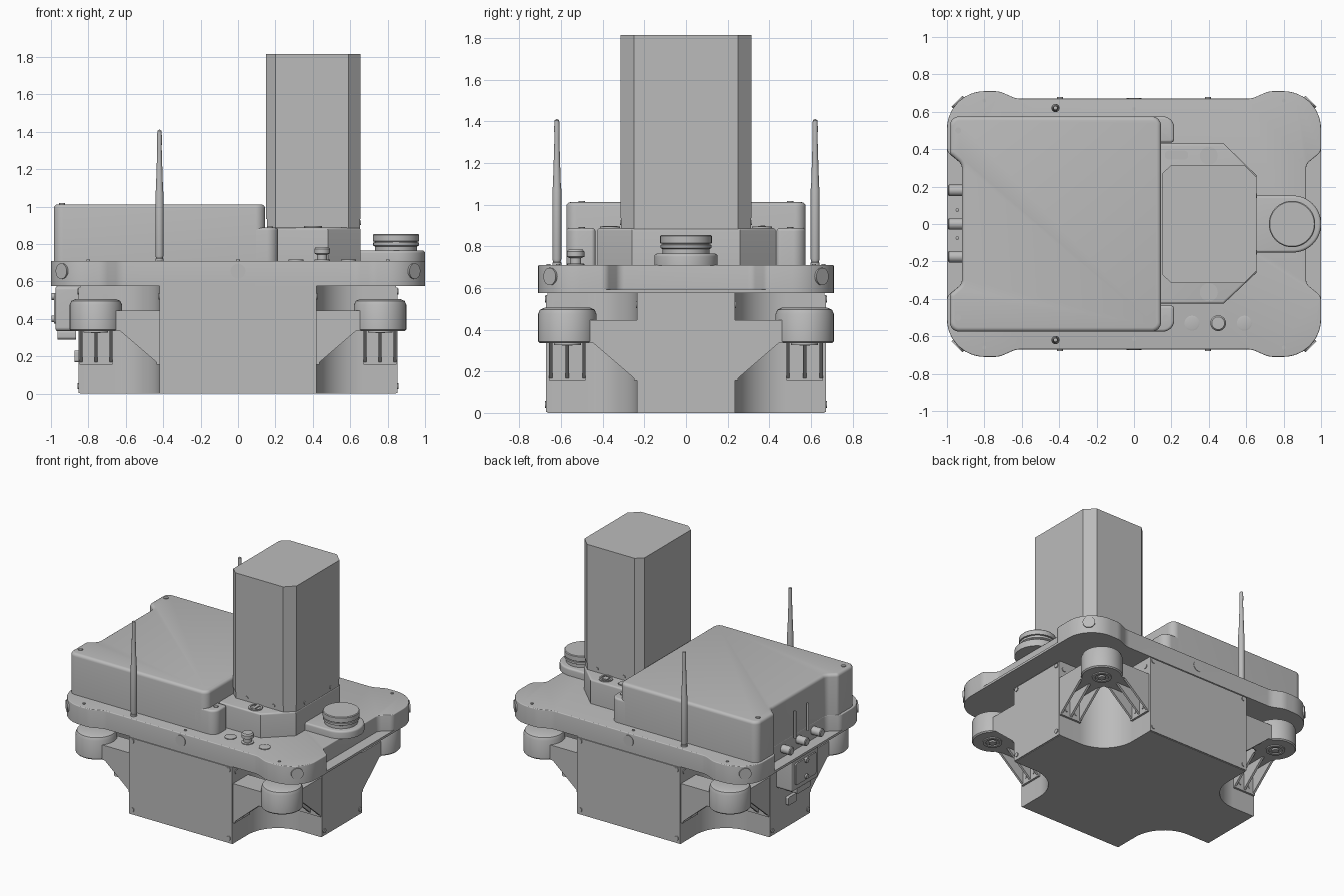
import bpy, bmesh, math
from mathutils import Vector

cube = bpy.data.objects.get("Cube")
if cube:
    bpy.data.objects.remove(cube, do_unlink=True)

GREY = (0.5, 0.5, 0.5, 1)
mat = bpy.data.materials.new("plain grey")
mat.use_nodes = True
mat.diffuse_color = GREY
mat.node_tree.nodes["Principled BSDF"].inputs["Base Color"].default_value = GREY
SIGNS = (-1, 1)


def finish(name, bm):
    bmesh.ops.recalc_face_normals(bm, faces=bm.faces)
    me = bpy.data.meshes.new(name)
    bm.to_mesh(me)
    bm.free()
    me.shade_smooth()
    me.set_sharp_from_angle(angle=math.radians(32))
    me.materials.append(mat)
    ob = bpy.data.objects.new(name, me)
    bpy.context.collection.objects.link(ob)
    return ob


def rounded(corners, steps=8):
    """Polygon from (x, y[, radius]) corners, with filleted corners."""
    out = []
    n = len(corners)
    for i, c in enumerate(corners):
        p = Vector(c[:2])
        if len(c) < 3:
            out.append(p)
            continue
        a = (Vector(corners[i - 1][:2]) - p).normalized()
        b = (Vector(corners[(i + 1) % n][:2]) - p).normalized()
        half = a.angle(b) / 2
        mid = p + (a + b).normalized() * c[2] / math.sin(half)
        reach = c[2] / math.tan(half)
        v0, v1 = p + a * reach - mid, p + b * reach - mid
        for k in range(steps + 1):
            out.append(mid + v0.lerp(v1, k / steps).normalized() * c[2])
    return out


def four_way(q):
    """Full outline from a quarter that runs from the x axis to the y axis."""
    flip = lambda pts, sx, sy: [(p[0] * sx, p[1] * sy) + tuple(p[2:]) for p in pts]
    return q + flip(q[::-1], -1, 1) + flip(q, -1, -1) + flip(q[::-1], 1, -1)


def prism(name, outline, lo, hi, axis="z", bevel=0):
    """Extrude an outline along an axis; bevel rounds the edges of the far end."""
    place = {"z": lambda a, b, h: (a, b, h), "y": lambda a, b, h: (a, h, b),
             "x": lambda a, b, h: (h, a, b)}[axis]
    bm = bmesh.new()
    ends = [[bm.verts.new(place(a, b, h)) for a, b in outline] for h in (lo, hi)]
    bm.faces.new(ends[0])
    top = bm.faces.new(ends[1])
    n = len(outline)
    for i in range(n):
        j = (i + 1) % n
        bm.faces.new((ends[0][i], ends[0][j], ends[1][j], ends[1][i]))
    if bevel:
        bmesh.ops.recalc_face_normals(bm, faces=bm.faces)
        bmesh.ops.bevel(bm, geom=list(top.edges), offset=bevel, segments=4,
                        profile=0.5, affect="EDGES")
    return finish(name, bm)


def rect(x0, x1, y0, y1, r=None):
    tail = (r,) if r else ()
    return rounded([p + tail for p in ((x0, y0), (x1, y0), (x1, y1), (x0, y1))])


def lathe(name, profile, at, aim=(0, 0, 1), sides=32):
    """Spin a (radius, height) profile and point it along aim."""
    bm = bmesh.new()
    vs = [bm.verts.new((r, 0, h)) for r, h in profile]
    es = [bm.edges.new(pair) for pair in zip(vs, vs[1:])]
    bmesh.ops.spin(bm, geom=vs + es, cent=(0, 0, 0), axis=(0, 0, 1),
                   angle=math.tau, steps=sides)
    bmesh.ops.remove_doubles(bm, verts=bm.verts, dist=0.0001)
    ob = finish(name, bm)
    ob.location = at
    ob.rotation_euler = Vector(aim).to_track_quat("Z", "Y").to_euler()
    return ob


def disc(name, at, r, h=0.006, aim=(0, 0, 1), sides=20):
    return lathe(name, [(0, -0.004), (r, -0.004), (r, h), (0, h)], at, aim, sides)


# Lower body with hollowed corners
prism("lower_body", rounded(four_way([(0.845, 0.235), (0.67, 0.235, 0), (0.42, 0.235, 0.25),
                                      (0.42, 0.665)][:1] + [(0.42, 0.235, 0.249), (0.42, 0.665)]),
                            16), 0, 0.58)

# Side panels with corner screws
for s in SIGNS:
    end = "front" if s < 0 else "back"
    side = "left" if s > 0 else "right"
    prism(end + "_panel", rect(-0.42, 0.42, 0.004, 0.567), s * 0.664, s * 0.672, "y")
    prism(side + "_panel", rect(-0.235, 0.235, 0.004, 0.567), s * 0.844, s * 0.852, "x")
    for t in SIGNS:
        for z in (0.04, 0.547):
            disc(end + "_panel_screw", (t * 0.395, s * 0.672, z), 0.016, aim=(0, s, 0))
            disc(side + "_panel_screw", (s * 0.852, t * 0.208, z), 0.016, aim=(s, 0, 0))

# Underside screws
for x in (-0.75, -0.45, -0.15, 0.15, 0.45, 0.75):
    for y in (-0.6, -0.18, 0.18, 0.6):
        if abs(x) < 0.4 or abs(y) < 0.2:
            disc("bottom_screw", (x, y, 0.004), 0.012, 0.004, (0, 0, -1), 12)

# Deck: thin full sheet under a thick slab that is recessed at both ends
lobe = [(1.0, 0.71, 0.2), (0.72, 0.71, 0.12), (0.63, 0.67, 0.12)]
prism("deck_sheet", rounded(four_way(lobe)), 0.575, 0.592)
prism("deck_slab", rounded(four_way([(0.92, 0.32, 0.05), (1.0, 0.385, 0.05)] + lobe)),
      0.592, 0.71, bevel=0.006)
for sx in SIGNS:
    for sy in SIGNS:
        disc("deck_corner_cap", (sx * 0.94, sy * 0.65, 0.655), 0.042, 0.008, (sx, sy, 0))
        disc("deck_screw", (sx * 0.8, sy * 0.66, 0.71), 0.01)
for s in SIGNS:
    disc("deck_side_cap", (0, s * 0.67, 0.655), 0.04, 0.004, (0, s, 0))
    disc("deck_edge_screw", (0, s * 0.615, 0.71), 0.01)

# Corner pods, each held by two open channel arms
pod = [(0, 0.335), (0.045, 0.335), (0.045, 0.327), (0.065, 0.327), (0.065, 0.335),
       (0.132, 0.335), (0.14, 0.343), (0.14, 0.475), (0.131, 0.496), (0.11, 0.505), (0, 0.505)]


def arm(wall, across, sw, sa, axis):
    web = [(wall, 0.155), (wall, 0.445), (wall + 0.25, 0.445),
           (wall + 0.25, 0.335), (wall + 0.21, 0.335)]
    parts = [("arm_web", web, m - 0.008, m + 0.008) for m in
             (across - 0.08, across, across + 0.08)]
    parts.append(("arm_beam", rect(wall, wall + 0.25, 0.335, 0.445), across - 0.088, across + 0.088))
    parts.append(("arm_foot", rect(wall, wall + 0.015, 0.155, 0.34), across - 0.088, across + 0.088))
    for name, outline, lo, hi in parts:
        prism(name, [(a * sw, z) for a, z in outline], lo * sa, hi * sa, axis)
    for off in (-0.04, 0.04):
        for z in (0.2, 0.25, 0.3):
            u, v = sw * (wall + 0.015), sa * (across + off)
            at, aim = ((u, v, z), (sw, 0, 0)) if axis == "y" else ((v, u, z), (0, sw, 0))
            disc("arm_bolt", at, 0.01, 0.005, aim, 10)
    for off in (-0.05, 0.05):
        u, v = sw * wall, sa * (across + off)
        at, aim = ((u, v, 0.52), (sw, 0, 0)) if axis == "y" else ((v, u, 0.52), (0, sw, 0))
        disc("wall_port", at, 0.017, 0.005, aim, 12)


for sx in SIGNS:
    for sy in SIGNS:
        lathe("corner_pod", pod, (sx * 0.76, sy * 0.57, 0), sides=40)
        disc("pod_hub", (sx * 0.76, sy * 0.57, 0.335), 0.025, 0.012, (0, 0, -1))
        arm(0.42, 0.57, sx, sy, "y")
        arm(0.235, 0.76, sy, sx, "x")

# Large equipment cover with low front tabs and a recessed end
cover = [(-0.985, -0.575, 0.05), (0.145, -0.575, 0.05), (0.145, 0.575, 0.05), (-0.985, 0.575, 0.05),
         (-0.985, 0.375, 0.03), (-0.92, 0.32, 0.05), (-0.92, -0.32, 0.05), (-0.985, -0.375, 0.03)]
prism("equipment_cover", rounded(cover), 0.708, 1.012, bevel=0.022)
for s in SIGNS:
    prism("cover_tab", rounded([(0.05, s * 0.435), (0.215, s * 0.435, 0.02),
                                (0.215, s * 0.575, 0.06), (0.05, s * 0.575)]),
          0.708, 0.887, bevel=0.014)
    disc("tab_screw", (0.17, s * 0.5, 0.887), 0.016)
    disc("cover_screw", (-0.94, s * 0.5, 1.012), 0.016)
    lathe("end_pin", [(0, 0), (0.009, 0), (0.009, 0.2), (0, 0.205)], (-0.945, s * 0.075, 0.7), sides=12)

# Tower on a chamfered plinth
prism("tower_plinth", [(0.13, -0.425), (0.48, -0.425), (0.655, -0.26), (0.655, 0.26),
                       (0.48, 0.43), (0.13, 0.43)], 0.708, 0.887, bevel=0.012)


def tower_outline(d):
    return [(0.2, -0.315 + d), (0.59, -0.315 + d), (0.656 - d, -0.25), (0.656 - d, 0.25),
            (0.59, 0.315 - d), (0.2, 0.315 - d), (0.15 + d, 0.27), (0.15 + d, -0.27)]


prism("tower_collar", tower_outline(0.004), 0.72, 0.935)
prism("tower", tower_outline(0), 0.935, 1.815)
for s in SIGNS:
    for x in (0.29, 0.51):
        disc("collar_screw", (x, s * 0.311, 0.913), 0.012, 0.005, (0, s, 0), 12)
    disc("collar_end_screw", (0.652, s * 0.15, 0.913), 0.012, 0.005, (1, 0, 0), 12)
    lathe("plinth_socket", [(0, 0), (0.048, 0), (0.048, 0.01), (0.036, 0.01), (0.036, 0.004), (0, 0.004)],
          (0.4, s * 0.365, 0.885))
prism("socket_key", rect(0.388, 0.412, -0.4, -0.33), 0.885, 0.897)
prism("socket_square", rect(0.38, 0.42, 0.345, 0.385), 0.885, 0.897)
prism("plinth_connector", rect(0.165, 0.29, 0.345, 0.392, 0.02), 0.885, 0.895)
prism("plinth_connector_core", rect(0.2, 0.255, 0.357, 0.38, 0.01), 0.885, 0.9)

# Scanner on its rounded foot
prism("scanner_foot", rounded([(0.64, -0.152), (1.0, -0.152, 0.15),
                               (1.0, 0.152, 0.15), (0.64, 0.152)], 14), 0.708, 0.765, bevel=0.014)
lathe("scanner", [(0, 0), (0.112, 0), (0.112, 0.025), (0.122, 0.03), (0.122, 0.045), (0.114, 0.047),
                  (0.114, 0.051), (0.124, 0.053), (0.124, 0.087), (0.119, 0.092), (0, 0.092)],
      (0.845, 0, 0.762), sides=48)

# Antennas
rod = [(0, 0), (0.022, 0), (0.022, 0.012), (0.018, 0.014), (0.022, 0.03), (0.022, 0.36), (0.019, 0.38),
       (0.012, 0.6), (0.013, 0.66), (0.011, 0.695), (0, 0.702)]
for s in SIGNS:
    lathe("antenna", rod, (-0.42, s * 0.62, 0.71), sides=20)

# Deck buttons
for x in (0.31, 0.59):
    lathe("deck_button", [(0, 0), (0.04, 0), (0.04, 0.008), (0.031, 0.01), (0, 0.01)], (x, -0.53, 0.708))
lathe("stop_button", [(0, 0), (0.042, 0), (0.042, 0.008), (0.027, 0.01), (0.027, 0.035), (0.042, 0.042),
                      (0.042, 0.066), (0.034, 0.076), (0, 0.077)], (0.45, -0.53, 0.708))

# End ports and connector housing
for y in (-0.175, 0, 0.18):
    lathe("end_button", [(0, 0), (0.03, 0), (0.03, 0.075), (0.024, 0.08), (0, 0.08)],
          (-0.915, y, 0.655), (-1, 0, 0), 24)
prism("connector_housing", rect(-0.16, 0.16, 0.335, 0.575, 0.02), -0.84, -0.975, "x", 0.01)
prism("connector_face", rect(-0.12, 0.12, 0.375, 0.535, 0.015), -0.97, -0.985, "x")
prism("connector_latch", rect(-0.08, 0.08, 0.29, 0.34, 0.015), -0.865, -0.965, "x")
for z in (0.4, 0.52):
    disc("housing_knob", (-0.985, 0, z), 0.018, 0.012, (-1, 0, 0), 16)
prism("lower_socket", rect(-0.05, 0.05, 0.17, 0.23, 0.01), -0.85, -0.875, "x")
